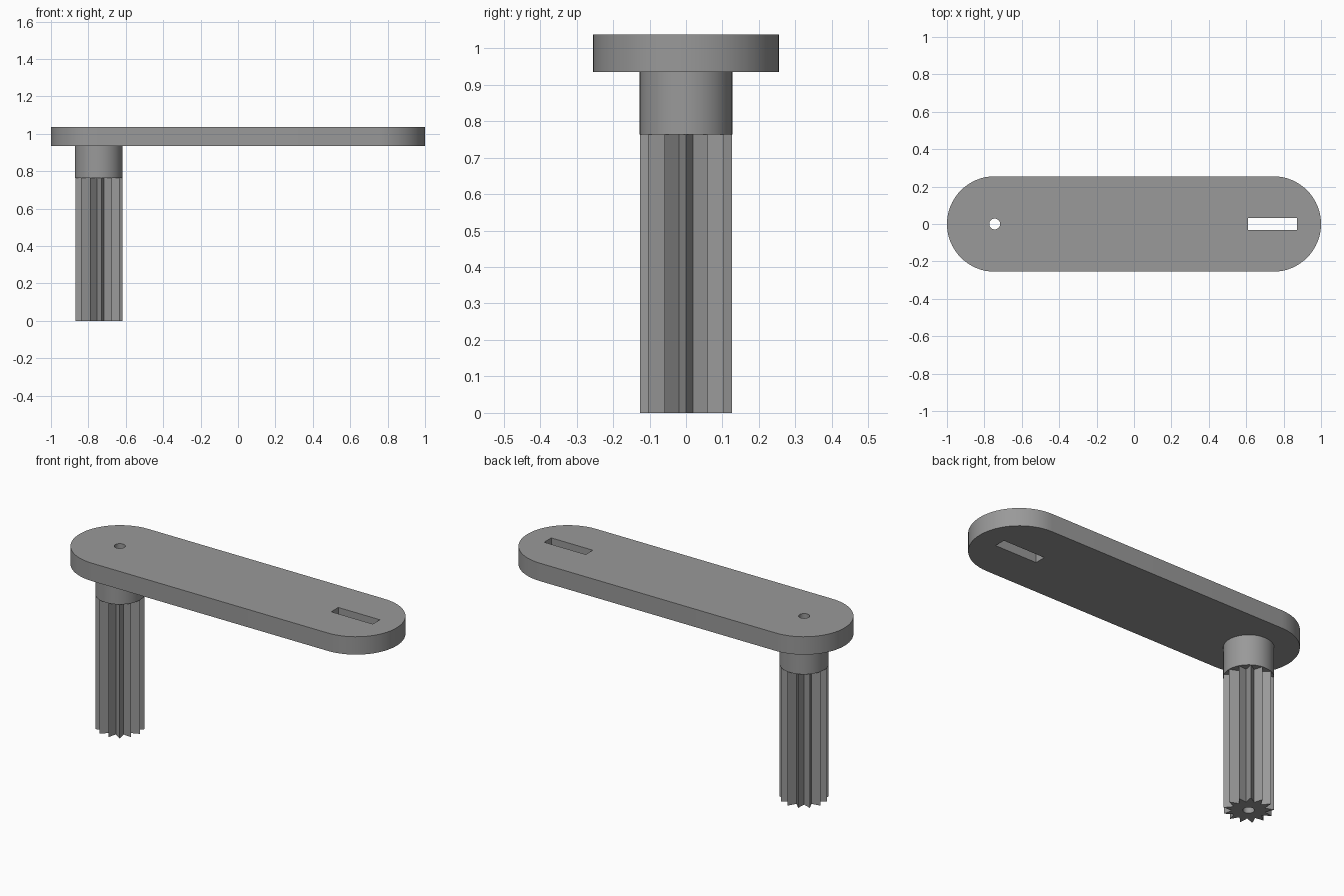
import bpy, bmesh, math
from math import sin, cos, pi

if "Cube" in bpy.data.objects:
    bpy.data.objects.remove(bpy.data.objects["Cube"])

SHAFT_X = -0.745      # axis of collar, splined shaft and bore
END_R = 0.255         # radius of the rounded arm ends
TEETH = 13

grey = bpy.data.materials.new("mid grey")
grey.diffuse_color = (0.32, 0.32, 0.32, 1)
grey.use_nodes = True
grey.node_tree.nodes["Principled BSDF"].inputs["Base Color"].default_value = grey.diffuse_color


def arc(cx, r, a0, a1, n):
    """Points along an arc, both ends included."""
    return [(cx + r * cos(a0 + (a1 - a0) * i / n),
             r * sin(a0 + (a1 - a0) * i / n)) for i in range(n + 1)]


def circle(cx, r, n):
    return arc(cx, r, 0, 2 * pi, n)[:-1]


def prism(name, outline, z0, z1):
    """Extrude a closed outline from z0 up to z1."""
    bm = bmesh.new()
    base = bm.faces.new([bm.verts.new((x, y, z0)) for x, y in outline])
    top = bmesh.ops.extrude_face_region(bm, geom=[base])["geom"]
    bmesh.ops.translate(bm, vec=(0, 0, z1 - z0),
                        verts=[v for v in top if isinstance(v, bmesh.types.BMVert)])
    bmesh.ops.recalc_face_normals(bm, faces=bm.faces)
    mesh = bpy.data.meshes.new(name)
    bm.to_mesh(mesh)
    bm.free()
    mesh.materials.append(grey)
    ob = bpy.data.objects.new(name, mesh)
    bpy.context.collection.objects.link(ob)
    return ob


def activate(ob):
    bpy.ops.object.select_all(action='DESELECT')
    ob.select_set(True)
    bpy.context.view_layer.objects.active = ob


def cut(ob, cutter):
    mod = ob.modifiers.new("cut", 'BOOLEAN')
    mod.operation = 'DIFFERENCE'
    mod.solver = 'EXACT'
    mod.object = cutter
    activate(ob)
    bpy.ops.object.modifier_apply(modifier=mod.name)


# Flat arm with rounded ends
arm = prism("arm", arc(-SHAFT_X, END_R, -pi / 2, pi / 2, 32)
            + arc(SHAFT_X, END_R, pi / 2, 3 * pi / 2, 32), 0.935, 1.037)

# Round collar under the arm
collar = prism("collar", circle(SHAFT_X, 0.127, 64), 0.763, 0.935)

# Splined shaft with pointed teeth, one tooth pointing along +x
star = []
for i in range(2 * TEETH):
    r = 0.083 if i % 2 else 0.127
    a = pi * i / TEETH
    star.append((SHAFT_X + r * cos(a), r * sin(a)))
shaft = prism("splined_shaft", star, 0, 0.763)

# Bore through the whole axis, and the slot in the far end
bore = prism("bore_cutter", circle(SHAFT_X, 0.029, 32), -0.1, 1.2)
slot = prism("slot_cutter", [(0.61, -0.032), (0.872, -0.032),
                             (0.872, 0.032), (0.61, 0.032)], 0.8, 1.2)
for part in (arm, collar, shaft):
    cut(part, bore)
cut(arm, slot)
for helper in (bore, slot):
    bpy.data.objects.remove(helper)

# Smooth the round sides, keep the edges crisp
for part in (arm, collar, shaft):
    activate(part)
    bpy.ops.object.shade_smooth_by_angle(angle=math.radians(25))
